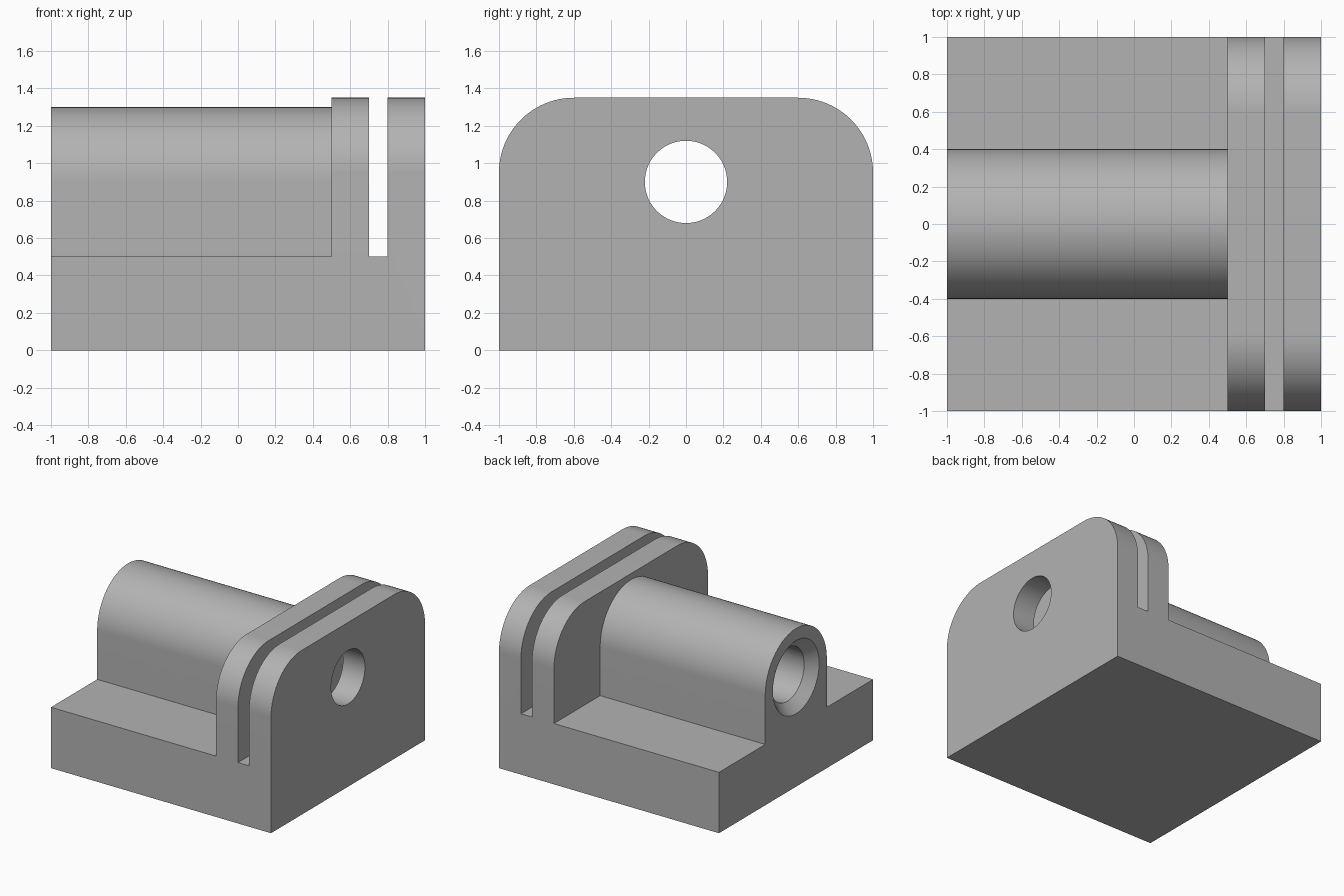
import bpy, bmesh
from math import sin, cos, pi, radians

cube = bpy.data.objects.get("Cube")
if cube:
    bpy.data.objects.remove(cube, do_unlink=True)

# One plain grey for the whole part
grey = bpy.data.materials.new("machined grey")
grey.use_nodes = True
COLOUR = (0.45, 0.45, 0.45, 1)
grey.diffuse_color = COLOUR
grey.node_tree.nodes["Principled BSDF"].inputs["Base Color"].default_value = COLOUR


def finish(name, bm):
    bmesh.ops.recalc_face_normals(bm, faces=bm.faces)
    mesh = bpy.data.meshes.new(name)
    bm.to_mesh(mesh)
    bm.free()
    mesh.materials.append(grey)
    obj = bpy.data.objects.new(name, mesh)
    bpy.context.collection.objects.link(obj)
    return obj


def extrude(name, points, direction):
    """Solid prism from a closed outline."""
    bm = bmesh.new()
    face = bm.faces.new([bm.verts.new(p) for p in points])
    new = bmesh.ops.extrude_face_region(bm, geom=[face])["geom"]
    verts = [v for v in new if isinstance(v, bmesh.types.BMVert)]
    bmesh.ops.translate(bm, vec=direction, verts=verts)
    return finish(name, bm)


def arc(cy, cz, r, start, end, steps):
    angles = [radians(start + (end - start) * i / steps) for i in range(steps + 1)]
    return [(cy + r * cos(a), cz + r * sin(a)) for a in angles]


def lathe(name, profile, z, steps=96):
    """Solid of revolution about the x direction at height z."""
    bm = bmesh.new()
    rings = [[bm.verts.new((x, r * cos(2 * pi * i / steps), z + r * sin(2 * pi * i / steps)))
              for i in range(steps)] for x, r in profile]
    for a, b in zip(rings, rings[1:]):
        for i in range(steps):
            j = (i + 1) % steps
            bm.faces.new((a[i], a[j], b[j], b[i]))
    bm.faces.new(rings[0])
    bm.faces.new(rings[-1])
    return finish(name, bm)


def combine(target, tool, operation):
    mod = target.modifiers.new(operation.lower(), 'BOOLEAN')
    mod.operation, mod.solver, mod.object = operation, 'EXACT', tool
    bpy.context.view_layer.objects.active = target
    bpy.ops.object.modifier_apply(modifier=mod.name)
    bpy.data.objects.remove(tool, do_unlink=True)


BASE, TOP, AXIS = 0.5, 1.35, 0.9

# Side silhouette: base slab with two upright plates and a slot between
outline = [(-1, 0), (1, 0), (1, 1.5), (0.8, 1.5), (0.8, BASE), (0.7, BASE),
           (0.7, 1.5), (0.5, 1.5), (0.5, BASE), (-1, BASE)]
body = extrude("bearing_block", [(x, -1.2, z) for x, z in outline], (0, 2.4, 0))

# Rounded end profile trims the plates
R = 0.4
end = ([(-1, -0.2), (1, -0.2)] + arc(1 - R, TOP - R, R, 0, 90, 24)
       + arc(R - 1, TOP - R, R, 90, 180, 24))
combine(body, extrude("end_profile", [(-1.2, y, z) for y, z in end], (2.4, 0, 0)), 'INTERSECT')

# Arched barrel along the base
arch = [(-0.4, 0.2), (0.4, 0.2)] + arc(0, AXIS, 0.4, 0, 180, 48)
combine(body, extrude("barrel", [(-1, y, z) for y, z in arch], (1.6, 0, 0)), 'UNION')

# Through bore with a chamfered mouth at the barrel end
bore = [(-1.1, 0.4), (-0.92, 0.22), (1.2, 0.22)]
combine(body, lathe("bore", bore, AXIS), 'DIFFERENCE')

# Smooth curved walls, sharp edges elsewhere
bpy.ops.object.select_all(action='DESELECT')
body.select_set(True)
bpy.context.view_layer.objects.active = body
bpy.ops.object.shade_smooth_by_angle(angle=radians(30))
